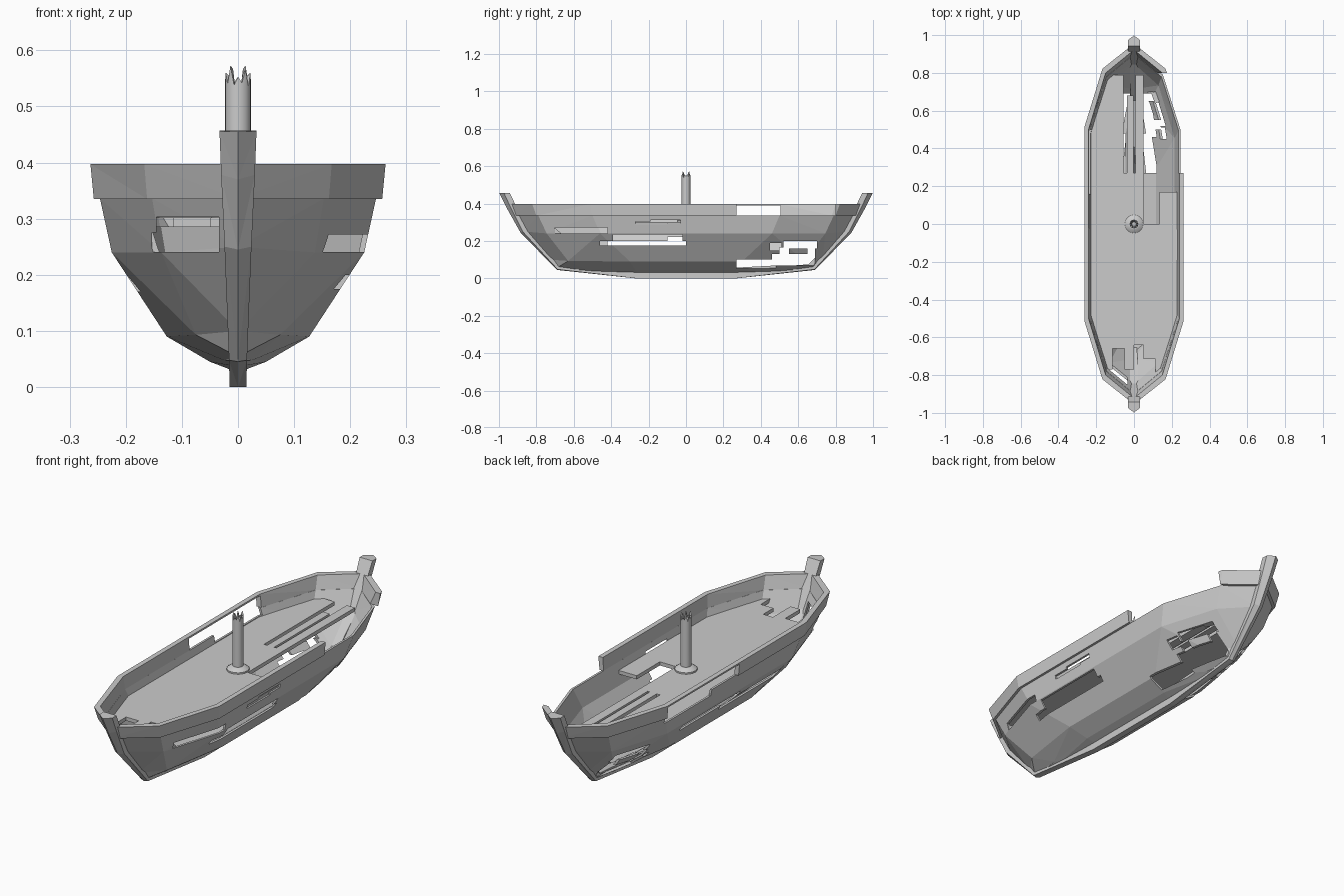
import bpy, bmesh, math
from mathutils import Matrix

if "Cube" in bpy.data.objects:
    bpy.data.objects.remove(bpy.data.objects["Cube"])


def add_object(name, bm):
    bmesh.ops.recalc_face_normals(bm, faces=bm.faces)
    me = bpy.data.meshes.new(name)
    bm.to_mesh(me)
    bm.free()
    ob = bpy.data.objects.new(name, me)
    bpy.context.collection.objects.link(ob)
    return ob


def loft(name, rings, caps=True, closed=False):
    bm = bmesh.new()
    vs = [[bm.verts.new(p) for p in r] for r in rings]
    n = len(vs[0])
    pairs = list(zip(vs, vs[1:])) + ([(vs[-1], vs[0])] if closed else [])
    for a, b in pairs:
        for i in range(n):
            j = (i + 1) % n
            bm.faces.new((a[i], a[j], b[j], b[i]))
    if caps:
        bm.faces.new(vs[0])
        bm.faces.new(vs[-1])
    bmesh.ops.triangulate(bm, faces=[f for f in bm.faces if len(f.verts) == 4])
    return add_object(name, bm)


def ring(xa, ya, xb, yb, ys, za, zb, zs):
    # ten-sided plan outline, symmetric in x and y
    q = [(xa, ya, za), (xb, yb, zb), (0, ys, zs), (-xb, yb, zb), (-xa, ya, za)]
    return q + [(-x, -y, z) for x, y, z in q]


def box(name, x0, x1, y0, y1, z0, z1, tilt=0.0):
    bm = bmesh.new()
    bmesh.ops.create_cube(bm, size=1, matrix=Matrix.Translation(
        ((x0 + x1) / 2, (y0 + y1) / 2, (z0 + z1) / 2))
        @ Matrix.Rotation(tilt, 4, 'Z')
        @ Matrix.Diagonal((x1 - x0, y1 - y0, z1 - z0, 1)))
    return add_object(name, bm)


def cut(ob, boxes):
    for b in boxes:
        c = box("cutter", *b)
        c.hide_render = True
        m = ob.modifiers.new("hole", 'BOOLEAN')
        m.operation, m.solver, m.object = 'DIFFERENCE', 'EXACT', c
        bpy.context.view_layer.objects.active = ob
        bpy.ops.object.modifier_apply(modifier=m.name)
        bpy.data.objects.remove(c)


# hull shell: outer levels from the bottom up, then the inner skin back down
levels = [(.016, .26, .012, .50, .675, .032, .038, .046),
          (.050, .27, .026, .53, .695, .045, .048, .054),
          (.127, .30, .075, .63, .73, .09, .093, .10),
          (.225, .46, .137, .745, .865, .24, .24, .25),
          (.246, .50, .153, .79, .915, .336, .336, .336)]
T, U = .010, .016
outer = [ring(*l) for l in levels]
inner = []
for i, l in enumerate(levels):
    dz = (.011, .009, .005, 0, 0)[i]
    t = min(T, l[0] * .3)
    inner.append(ring(l[0] - t, l[1] - .005, l[2] - t * .75, l[3] - .011, l[4] - U,
                      *(z + dz for z in l[5:])))
hull = loft("hull", outer + inner[::-1])

both = [(.046, .4, .27, .48, .053, .10), (.02, .4, .46, .69, .068, .13),
        (.02, .4, .50, .55, .12, .165), (.02, .4, .52, .70, .16, .20),
        (.02, .4, .65, .69, .12, .17)]
right_side = [(.1, .4, -.46, 0, .175, .20), (.1, .4, -.39, -.02, .195, .235),
              (.1, .4, -.27, -.10, .285, .303), (.1, .4, -.19, -.03, .293, .312),
              (.15, .4, -.70, -.42, .241, .272), (.1, .4, .45, .51, .15, .19)]
left_side = [(-.4, -.1, -.42, .02, .17, .20), (-.4, -.1, -.1, .33, .195, .222),
             (-.4, -.1, .16, .50, .305, .36), (-.153, -.034, -1, -.7, .241, .275),
             (-.145, -.034, -1, -.7, .27, .303)]
mirrored = [(-b, -a, *r) for a, b, *r in both]
cut(hull, both + mirrored + right_side + left_side)

# bulwark rail around the top, partly broken away
rail = loft("rail", [ring(.257, .505, .162, .80, .93, .335, .335, .335),
                     ring(.263, .512, .167, .822, .955, .397, .397, .397),
                     ring(.240, .502, .150, .80, .922, .397, .397, .397),
                     ring(.236, .495, .146, .780, .90, .335, .335, .335)],
            caps=False, closed=True)
cut(rail, [(.12, .4, .27, .80, .3, .45), (-.4, -.15, -.02, .505, .3, .389)])

# deck with missing planks, given as x and y ranges
deck = loft("deck", [ring(.227, .475, .139, .757, .872, .285, .285, .285),
                     ring(.230, .480, .142, .763, .88, .302, .302, .302)])
gaps = [(.05, .4, .27, 1), (.05, .135, 0, .3), (.13, .4, .17, .3),
        (-.055, -.038, .27, 1), (-.04, .008, .68, 1), (-.003, .008, .27, .7),
        (-.3, .1, .79, 1), (-.115, -.05, -1, -.66), (0, .05, -1, -.64),
        (.04, .115, -1, -.715), (-.2, 0, -1, -.77)]
cut(deck, [(*g, .2, .4) for g in gaps])

# keel and both end posts as one swept strip with a pointed outer edge
prof = [((.27, 0), (.27, .045), .015, 0),
        ((.69, .045), (.655, .075), .016, .1),
        ((.885, .245), (.845, .262), .024, .3),
        ((.955, .37), (.91, .39), .030, .4),
        ((.998, .455), (.943, .457), .033, .45)]
stations = [(-1, *p) for p in prof[::-1]] + [(1, *p) for p in prof]
rings = []
for s, (py, pz), (qy, qz), w, f in stations:
    my, mz = py + (qy - py) * f, pz + (qz - pz) * f
    rings.append([(0, s * py, pz), (w, s * my, mz), (w, s * qy, qz),
                  (-w, s * qy, qz), (-w, s * my, mz)])
loft("keel_and_posts", rings)

# snapped mast with a splintered crown
N = 20
tops = [.545, .56, .54, .573, .538, .553, .542, .566, .535, .558]


def circle(r, z):
    return [(r * math.cos(2 * math.pi * i / N), r * math.sin(2 * math.pi * i / N),
             z(i) if callable(z) else z) for i in range(N)]


mast = loft("mast", [circle(.023, .287), circle(.023, lambda i: tops[i % 10]),
                     circle(.015, lambda i: tops[i % 10] - .006), circle(.011, .525)])
collar = loft("mast_collar", [circle(.048, .300), circle(.048, .309),
                              circle(.03, .322), circle(.022, .323)])
for ob in (mast, collar):
    bpy.ops.object.select_all(action='DESELECT')
    ob.select_set(True)
    bpy.context.view_layer.objects.active = ob
    bpy.ops.object.shade_smooth_by_angle(angle=math.radians(35))

# loose broken plank near the stern hole
box("loose_plank", .10, .125, .64, .70, .20, .212, .35)
